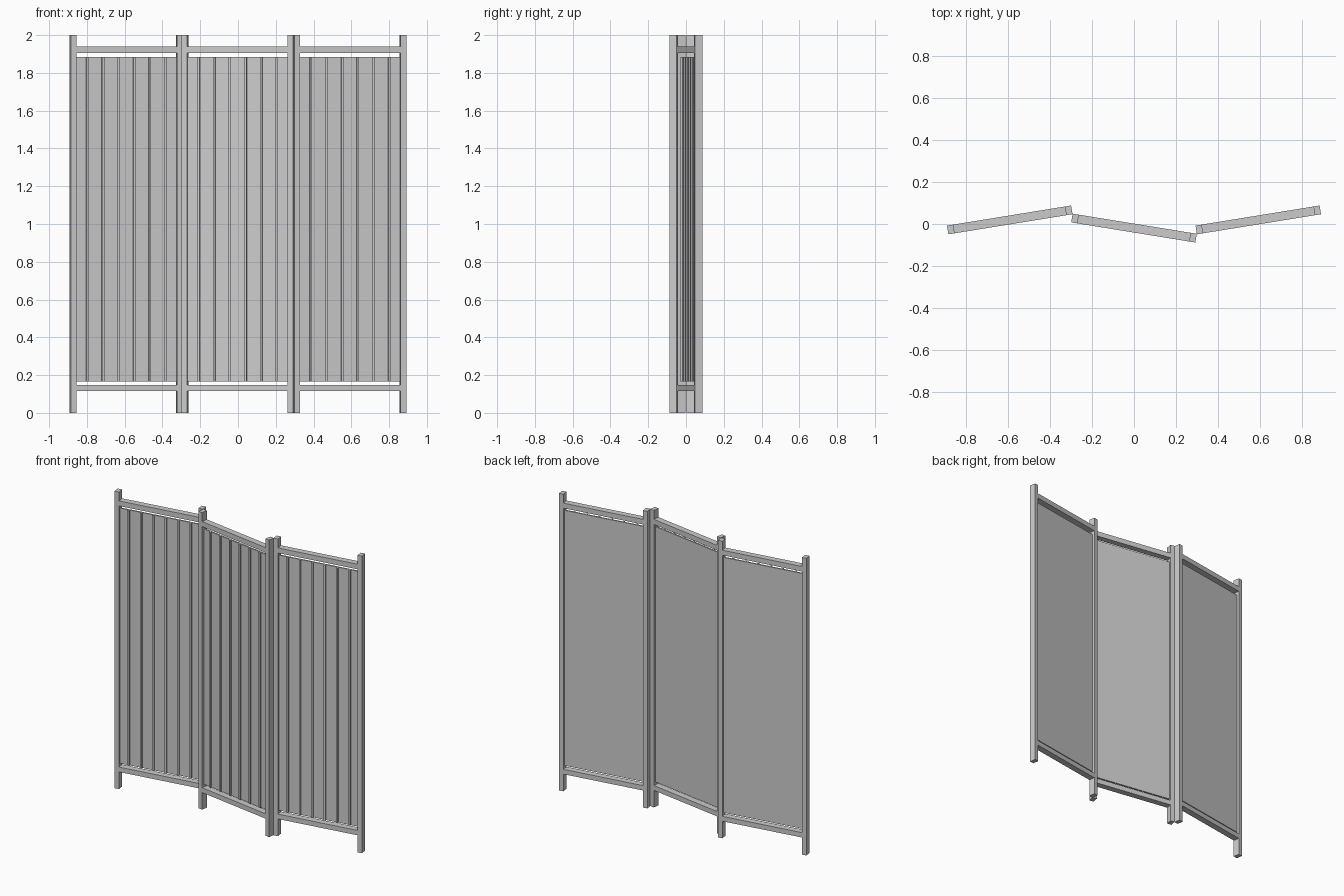
import bpy, math
from mathutils import Matrix

if "Cube" in bpy.data.objects:
    bpy.data.objects.remove(bpy.data.objects["Cube"])

L, T, POST = 0.599, 0.042, 0.03      # panel length, frame depth, post width
ANGLE = math.radians(9.2)
INNER = L - 2 * POST


def box(name, frame, x, y, z):
    """Box from (min, max) ranges given in a panel's own frame."""
    v = [(a, b, c) for a in x for b in y for c in z]
    f = [(0, 1, 3, 2), (4, 6, 7, 5), (0, 4, 5, 1),
         (2, 3, 7, 6), (0, 2, 6, 4), (1, 5, 7, 3)]
    me = bpy.data.meshes.new(name)
    me.from_pydata(v, [], f)
    ob = bpy.data.objects.new(name, me)
    ob.matrix_world = frame
    bpy.context.collection.objects.link(ob)
    return ob


def panel(side, cx, cy, angle):
    frame = Matrix.Translation((cx, cy, 0)) @ Matrix.Rotation(angle, 4, 'Z')
    depth = (-T / 2, T / 2)
    inner = (-INNER / 2, INNER / 2)
    # upright posts
    box(side + "_post_a", frame, (-L / 2, -INNER / 2), depth, (0, 2))
    box(side + "_post_b", frame, (INNER / 2, L / 2), depth, (0, 2))
    # horizontal rails
    box(side + "_bottom_rail", frame, inner, depth, (0.115, 0.148))
    box(side + "_top_rail", frame, inner, depth, (1.906, 1.94))
    # infill sheet, clear of the rails
    box(side + "_sheet", frame, inner, (-0.005, 0.005), (0.166, 1.885))
    # vertical battens on the front
    for i in range(6):
        x = (i - 2.5) * 0.084
        box(f"{side}_batten_{i + 1}", frame, (x - 0.006, x + 0.006),
            (-0.015, -0.005), (0.166, 1.885))


# zigzag of three panels
panel("left", -0.592, 0.0195, ANGLE)
panel("middle", 0, -0.0195, -ANGLE)
panel("right", 0.592, 0.0195, ANGLE)
